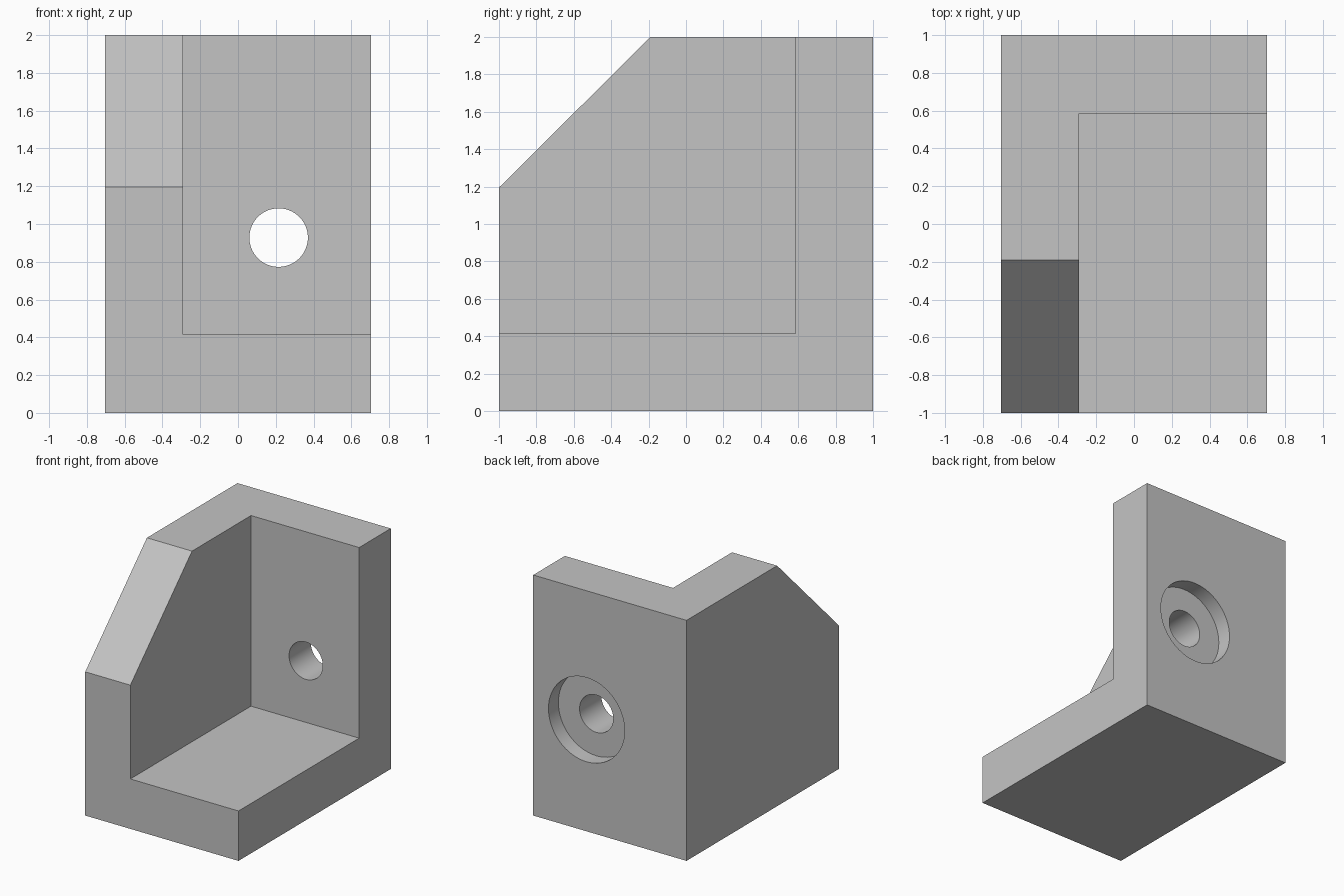
import bpy, bmesh, math
from mathutils import Matrix, Vector

default = bpy.data.objects.get("Cube")
if default:
    bpy.data.objects.remove(default, do_unlink=True)

HALF_W, HALF_D, HEIGHT = 0.705, 1.0, 2.0
WALL = 0.415
HOLE_X, HOLE_Z = 0.215, 0.928

grey = bpy.data.materials.new("plain grey")
grey.use_nodes = True
colour = (0.55, 0.55, 0.55, 1)
grey.diffuse_color = colour
grey.node_tree.nodes["Principled BSDF"].inputs["Base Color"].default_value = colour


def make_object(name, bm):
    bmesh.ops.recalc_face_normals(bm, faces=bm.faces)
    mesh = bpy.data.meshes.new(name)
    bm.to_mesh(mesh)
    bm.free()
    mesh.materials.append(grey)
    obj = bpy.data.objects.new(name, mesh)
    bpy.context.collection.objects.link(obj)
    return obj


def box(name, low, high):
    bm = bmesh.new()
    bmesh.ops.create_cube(bm, size=1)
    low, high = Vector(low), Vector(high)
    bmesh.ops.scale(bm, vec=high - low, verts=bm.verts)
    bmesh.ops.translate(bm, vec=(low + high) / 2, verts=bm.verts)
    return make_object(name, bm)


def bore(name, radius, y_low, y_high):
    bm = bmesh.new()
    place = Matrix.Translation((HOLE_X, (y_low + y_high) / 2, HOLE_Z))
    bmesh.ops.create_cone(bm, cap_ends=True, segments=64, radius1=radius,
                          radius2=radius, depth=y_high - y_low,
                          matrix=place @ Matrix.Rotation(math.pi / 2, 4, "X"))
    return make_object(name, bm)


def cut(target, cutter):
    cutter.hide_render = True
    mod = target.modifiers.new(cutter.name, "BOOLEAN")
    mod.operation, mod.solver, mod.object = "DIFFERENCE", "EXACT", cutter
    bpy.context.view_layer.objects.active = target
    bpy.ops.object.modifier_apply(modifier=mod.name)
    bpy.data.objects.remove(cutter, do_unlink=True)


# Solid block with the sloped front corner, extruded across the width
profile = [(-HALF_D, 0), (HALF_D, 0), (HALF_D, HEIGHT), (-0.19, HEIGHT), (-HALF_D, 1.195)]
bm = bmesh.new()
side = bm.faces.new([bm.verts.new((-HALF_W, y, z)) for y, z in profile])
new = bmesh.ops.extrude_face_region(bm, geom=[side])["geom"]
bmesh.ops.translate(bm, vec=(2 * HALF_W, 0, 0),
                    verts=[v for v in new if isinstance(v, bmesh.types.BMVert)])
bracket = make_object("corner_bracket", bm)

# Open pocket leaving the floor, side wall and back wall
cut(bracket, box("pocket_cutter", (WALL - HALF_W, -1.5, WALL),
                 (1.5, HALF_D - WALL, 2.5)))

# Bolt hole with a round recess in the back
cut(bracket, bore("recess_cutter", 0.35, HALF_D - 0.13, 1.3))
cut(bracket, bore("hole_cutter", 0.155, 0.3, 1.4))

# Smooth bores, sharp edges elsewhere
bpy.ops.object.select_all(action="DESELECT")
bracket.select_set(True)
bpy.context.view_layer.objects.active = bracket
bpy.ops.object.shade_smooth_by_angle(angle=math.radians(30))
